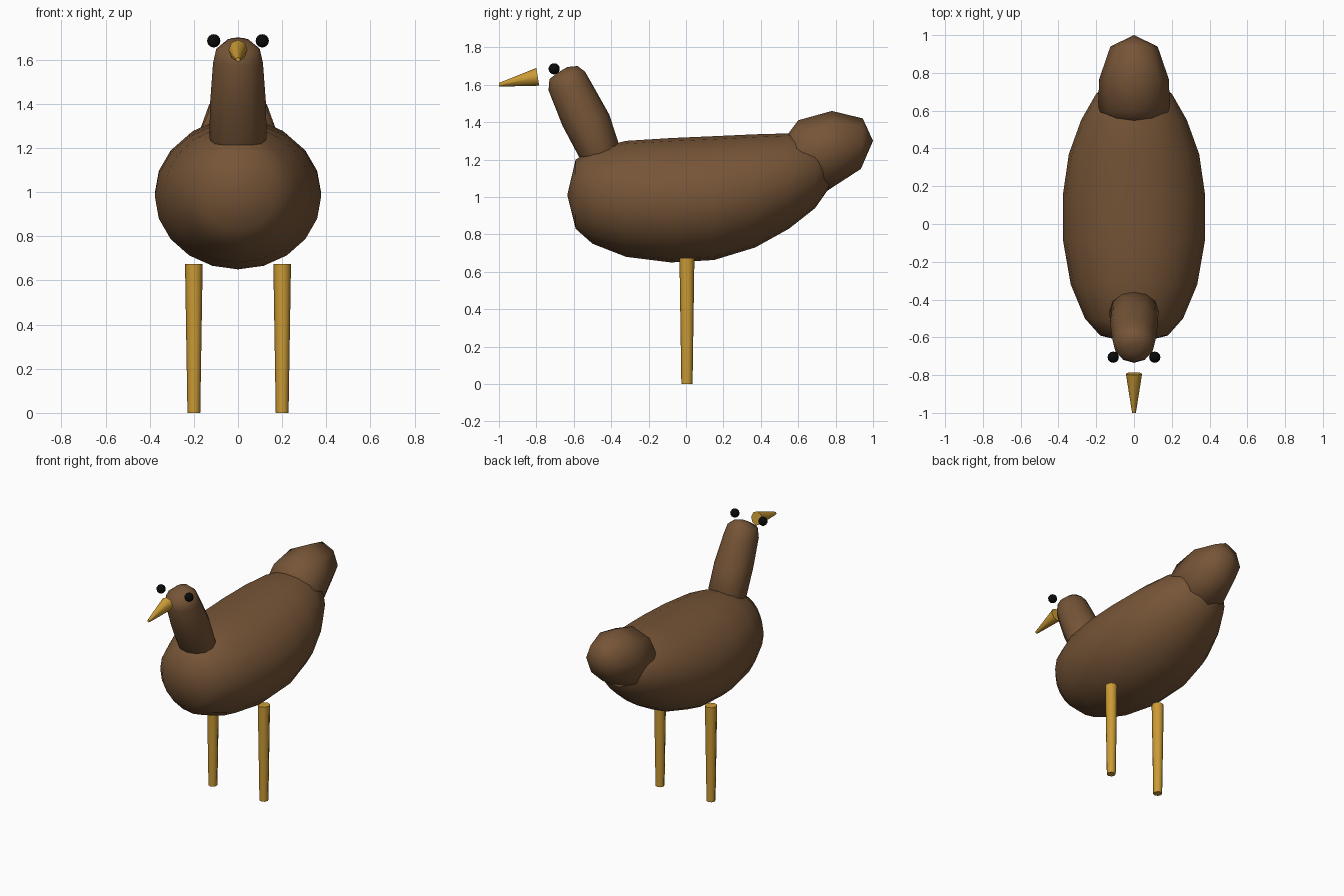
import bpy
import bmesh
from math import sin, cos, pi, radians
from mathutils import Vector

cube = bpy.data.objects.get("Cube")
if cube:
    bpy.data.objects.remove(cube, do_unlink=True)


def material(name, color):
    m = bpy.data.materials.new(name)
    m.use_nodes = True
    m.diffuse_color = (*color, 1)
    m.node_tree.nodes["Principled BSDF"].inputs["Base Color"].default_value = (*color, 1)
    return m


brown = material("brown feathers", (0.18, 0.09, 0.038))
gold = material("golden horn", (0.6, 0.33, 0.035))
black = material("black eyes", (0.003, 0.003, 0.003))


def finish(bm, name, mat, angle=50):
    bmesh.ops.recalc_face_normals(bm, faces=bm.faces)
    mesh = bpy.data.meshes.new(name)
    bm.to_mesh(mesh)
    bm.free()
    mesh.materials.append(mat)
    obj = bpy.data.objects.new(name, mesh)
    bpy.context.collection.objects.link(obj)
    bpy.ops.object.select_all(action="DESELECT")
    obj.select_set(True)
    bpy.context.view_layer.objects.active = obj
    bpy.ops.object.shade_smooth_by_angle(angle=radians(angle))
    return obj


def loft(name, mat, sides, rings, start=None, end=None, x=0, angle=50):
    """Skin oval rings (top y, top z, bottom y, bottom z, half width).
    Ends close on a (y, z) pole, or on a flat cap when no pole is given."""
    bm = bmesh.new()
    loops = []
    for ty, tz, by, bz, w in rings:
        top, low = Vector((x, ty, tz)), Vector((x, by, bz))
        mid, half = (top + low) / 2, (top - low) / 2
        loops.append([bm.verts.new(mid + half * cos(a) + Vector((w * sin(a), 0, 0)))
                      for a in (2 * pi * i / sides for i in range(sides))])
    for a, b in zip(loops, loops[1:]):
        for i in range(sides):
            j = (i + 1) % sides
            bm.faces.new((a[i], a[j], b[j], b[i]))
    for loop, pole in ((loops[0], start), (loops[-1], end)):
        if pole:
            tip = bm.verts.new((x, *pole))
            for i in range(sides):
                bm.faces.new((loop[i], loop[(i + 1) % sides], tip))
        else:
            bm.faces.new(loop)
    return finish(bm, name, mat, angle)


# Plump body, rising toward the rear
body_sections = [
    (-0.59, 1.20, 0.83, 0.18), (-0.50, 1.255, 0.75, 0.26),
    (-0.32, 1.30, 0.68, 0.335), (-0.08, 1.315, 0.65, 0.377),
    (0.15, 1.325, 0.663, 0.377), (0.37, 1.335, 0.73, 0.345),
    (0.55, 1.34, 0.83, 0.28), (0.69, 1.31, 0.94, 0.20), (0.76, 1.24, 1.04, 0.11)]
loft("body", brown, 20, [(y, t, y, b, w) for y, t, b, w in body_sections],
     start=(-0.635, 1.01), end=(0.78, 1.14), angle=60)

# Faceted tail
loft("tail", brown, 8, [
    (0.945, 1.42, 0.935, 0.0 + 1.15, 0.125), (0.78, 1.46, 0.75, 1.03, 0.185),
    (0.60, 1.41, 0.58, 1.06, 0.19)],
    start=(1.0, 1.30), end=(0.48, 1.25), angle=75)

# Neck and rounded head in one tapered piece
loft("neck_and_head", brown, 12, [
    (-0.58, 1.70, -0.685, 1.665, 0.055), (-0.54, 1.67, -0.73, 1.63, 0.098),
    (-0.50, 1.60, -0.735, 1.57, 0.113), (-0.41, 1.44, -0.66, 1.38, 0.126),
    (-0.355, 1.27, -0.575, 1.22, 0.13), (-0.38, 1.17, -0.52, 1.14, 0.09)],
    start=(-0.635, 1.695), end=(-0.45, 1.13), angle=60)

# Beak
loft("beak", gold, 8, [
    (-0.80, 1.69, -0.785, 1.595, 0.043), (-1.0, 1.61, -1.0, 1.59, 0.01)])

# Paired legs and eyes
for side, s in (("left", 1), ("right", -1)):
    loft(side + "_leg", gold, 8, [
        (0.045, 0.675, -0.035, 0.675, 0.04), (0.035, 0, -0.025, 0, 0.029)], x=s * 0.2)
    bm = bmesh.new()
    bmesh.ops.create_uvsphere(bm, u_segments=12, v_segments=8, radius=0.03)
    bmesh.ops.translate(bm, verts=bm.verts, vec=(s * 0.11, -0.705, 1.685))
    finish(bm, side + "_eye", black)
